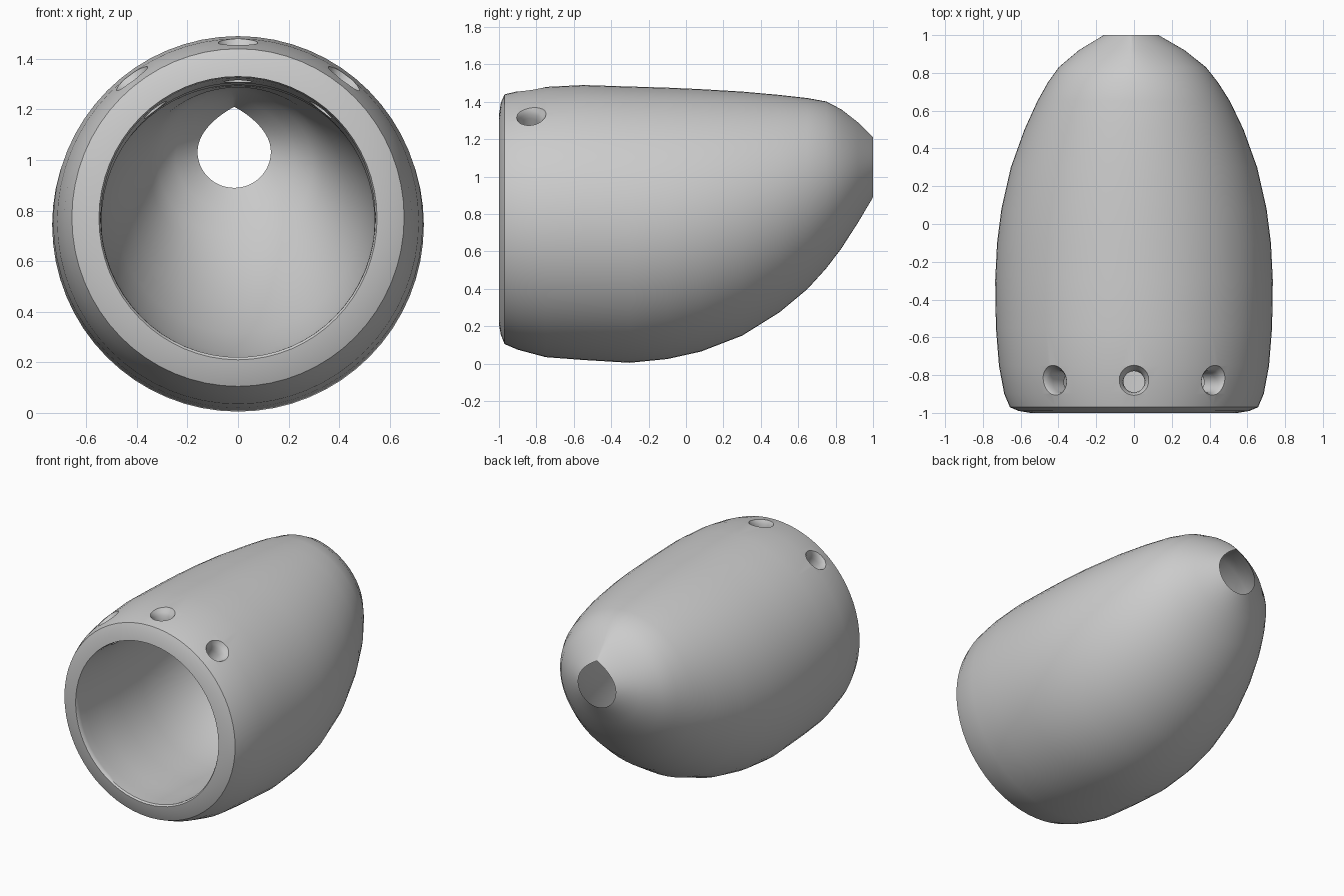
import bpy, bmesh, math
from mathutils import Matrix

cube = bpy.data.objects.get("Cube")
if cube:
    bpy.data.objects.remove(cube)

SEGMENTS = 64

grey = bpy.data.materials.new("plain grey")
grey.use_nodes = True
grey.diffuse_color = (0.6, 0.6, 0.6, 1)
grey.node_tree.nodes["Principled BSDF"].inputs["Base Color"].default_value = (0.6, 0.6, 0.6, 1)


def new_object(name, bm):
    bmesh.ops.recalc_face_normals(bm, faces=bm.faces)
    mesh = bpy.data.meshes.new(name)
    bm.to_mesh(mesh)
    bm.free()
    obj = bpy.data.objects.new(name, mesh)
    bpy.context.collection.objects.link(obj)
    mesh.materials.append(grey)
    return obj


def bridge(bm, a, b):
    n = len(a)
    for i in range(n):
        j = (i + 1) % n
        bm.faces.new((a[i], a[j], b[j], b[i]))


def section(bm, y, bottom, top, half, wall):
    """Oval ring that turns into a teardrop towards the rear opening."""
    point = max(0, (y - 0.6) / 0.4)
    middle = (bottom + top) / 2 - 0.017 * point
    ring = []
    for i in range(SEGMENTS):
        t = math.tau * i / SEGMENTS
        c, s = math.cos(t), math.sin(t)
        if s > 0:
            c = math.copysign(abs(c) ** (1 + 0.85 * point ** 3), c)
        height = (top if s > 0 else bottom) - middle
        x = (half - wall) * c - 0.015 * point
        z = middle + (abs(height) - wall) * s
        ring.append(bm.verts.new((x, y, z)))
    return ring


# Shell stations: y, bottom z, top z, half width, wall thickness
stations = [
    (-1.0, 0.21, 1.33, 0.55, 0.0),
    (-0.99, 0.155, 1.395, 0.61, 0.065),
    (-0.97, 0.105, 1.44, 0.657, 0.115),
    (-0.9, 0.075, 1.457, 0.687, 0.14),
    (-0.75, 0.035, 1.48, 0.715, 0.175),
    (-0.55, 0.02, 1.49, 0.731, 0.185),
    (-0.3, 0.005, 1.482, 0.735, 0.185),
    (-0.1, 0.025, 1.476, 0.725, 0.18),
    (0.08, 0.065, 1.468, 0.702, 0.175),
    (0.3, 0.15, 1.455, 0.652, 0.165),
    (0.5, 0.275, 1.437, 0.58, 0.15),
    (0.65, 0.4, 1.42, 0.51, 0.13),
    (0.75, 0.51, 1.402, 0.45, 0.11),
    (0.83, 0.615, 1.36, 0.39, 0.085),
    (0.92, 0.755, 1.29, 0.28, 0.045),
    (1.0, 0.89, 1.21, 0.145, 0.0),
]

# Hollow body: outer skin to the rear, inner skin back to the front rim
bm = bmesh.new()
rings = [section(bm, *s[:4], 0) for s in stations]
rings += [section(bm, *s) for s in reversed(stations[1:-1])]
for k, ring in enumerate(rings):
    bridge(bm, ring, rings[(k + 1) % len(rings)])
body = new_object("hollow_shell", bm)

# Flared radial holes through the top of the front wall
hole_profile = [(0.4, 0.056), (0.64, 0.056), (0.665, 0.06),
                (0.685, 0.068), (0.7, 0.08), (0.76, 0.11)]
for angle in (-37, 0, 37):
    bm = bmesh.new()
    loops = []
    for height, radius in hole_profile:
        loops.append([bm.verts.new((radius * math.cos(math.tau * i / 32),
                                    radius * math.sin(math.tau * i / 32), height))
                      for i in range(32)])
    for a, b in zip(loops, loops[1:]):
        bridge(bm, a, b)
    bm.faces.new(loops[0])
    bm.faces.new(loops[-1])
    place = Matrix.Translation((0, -0.835, 0.765)) @ Matrix.Rotation(math.radians(angle), 4, "Y")
    bm.transform(place)
    cutter = new_object("hole_cutter", bm)
    cutter.hide_render = True
    bpy.context.view_layer.objects.active = body
    cut = body.modifiers.new("hole", "BOOLEAN")
    cut.operation = "DIFFERENCE"
    cut.solver = "EXACT"
    cut.object = cutter
    bpy.ops.object.modifier_apply(modifier=cut.name)
    bpy.data.objects.remove(cutter)

# Smooth skin with crisp rims
bpy.ops.object.select_all(action="DESELECT")
body.select_set(True)
bpy.context.view_layer.objects.active = body
bpy.ops.object.shade_smooth_by_angle(angle=math.radians(40))
